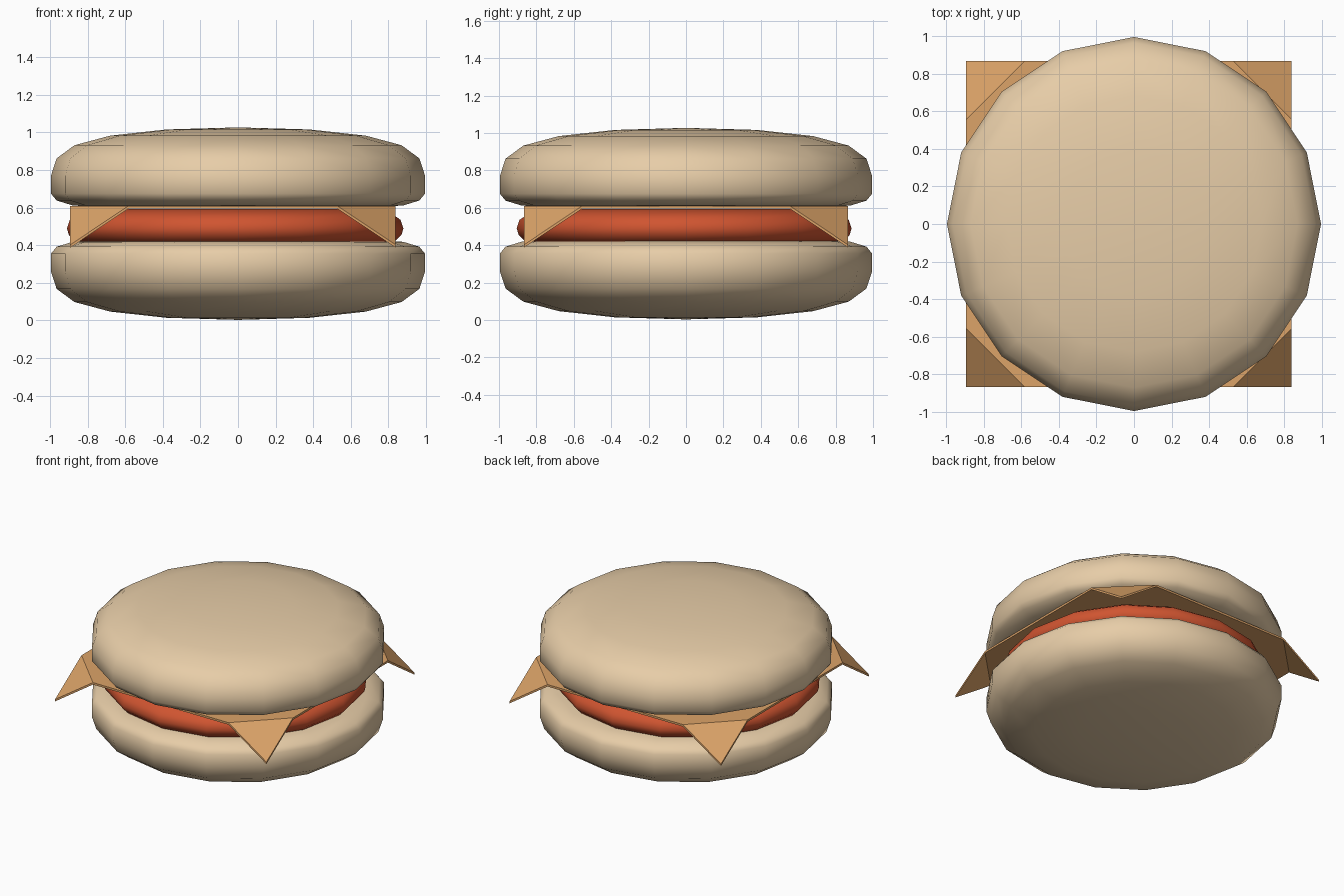
import bpy, bmesh
from math import cos, sin, pi, radians

if "Cube" in bpy.data.objects:
    bpy.data.objects.remove(bpy.data.objects["Cube"])

SIDES = 16


def finish(name, bm, color, angle=None):
    bmesh.ops.recalc_face_normals(bm, faces=bm.faces)
    mesh = bpy.data.meshes.new(name)
    bm.to_mesh(mesh)
    bm.free()
    mat = bpy.data.materials.new(name + "_color")
    mat.diffuse_color = (*color, 1)
    mat.use_nodes = True
    mat.node_tree.nodes["Principled BSDF"].inputs["Base Color"].default_value = mat.diffuse_color
    mesh.materials.append(mat)
    ob = bpy.data.objects.new(name, mesh)
    bpy.context.collection.objects.link(ob)
    if angle:
        bpy.ops.object.select_all(action='DESELECT')
        ob.select_set(True)
        bpy.context.view_layer.objects.active = ob
        bpy.ops.object.shade_smooth_by_angle(angle=radians(angle))
    return ob


def lathe(name, profile, color, center=(0, 0)):
    """Turn (radius, z) points into a closed round; both ends meet the axis."""
    cx, cy = center
    bm = bmesh.new()
    rings = []
    for r, z in profile:
        n = SIDES if r > 0 else 1
        rings.append([bm.verts.new((cx + r * cos(2 * pi * i / SIDES),
                                    cy + r * sin(2 * pi * i / SIDES), z))
                      for i in range(n)])
    for a, b in zip(rings, rings[1:]):
        for i in range(SIDES):
            j = (i + 1) % SIDES
            quad = [a[i % len(a)], a[j % len(a)], b[j % len(b)], b[i % len(b)]]
            bm.faces.new(list(dict.fromkeys(quad)))
    return finish(name, bm, color, 60)


BUN = (0.80, 0.61, 0.39)
PATTY = (0.63, 0.09, 0.03)
CHEESE = (0.72, 0.37, 0.14)

# Two bun halves, mirrored about mid height
bun = [(0, 1.027), (0.38, 1.016), (0.68, 0.983), (0.87, 0.932), (0.965, 0.862),
       (0.995, 0.77), (0.995, 0.675), (0.965, 0.638), (0.88, 0.612), (0.75, 0.603), (0, 0.602)]
lathe("top_bun", bun, BUN)
lathe("bottom_bun", [(r, 1.03 - z) for r, z in bun], BUN)

# Patty
patty = [(0, 0.40), (0.75, 0.40), (0.85, 0.42), (0.885, 0.455), (0.895, 0.49),
         (0.88, 0.535), (0.83, 0.57), (0.72, 0.592), (0, 0.592)]
lathe("patty", patty, PATTY, (-0.015, -0.01))

# Cheese slice: square sheet with four drooping corners
H, F, CX = 0.866, 0.555, -0.027
bm = bmesh.new()
center = []
tips = []
for sx, sy in ((1, 1), (-1, 1), (-1, -1), (1, -1)):
    a = bm.verts.new((CX + sx * H, sy * F, 0.61))
    b = bm.verts.new((CX + sx * F, sy * H, 0.61))
    tip = bm.verts.new((CX + sx * H, sy * H, 0.402))
    center += [a, b] if sx * sy > 0 else [b, a]
    bm.faces.new((a, tip, b))
bm.faces.new(center)
bmesh.ops.recalc_face_normals(bm, faces=bm.faces)
top = bm.faces[:]
low = bmesh.ops.extrude_face_region(bm, geom=top, use_keep_orig=True)
bmesh.ops.translate(bm, vec=(0, 0, -0.015),
                    verts=[v for v in low["geom"] if isinstance(v, bmesh.types.BMVert)])
finish("cheese_slice", bm, CHEESE)
